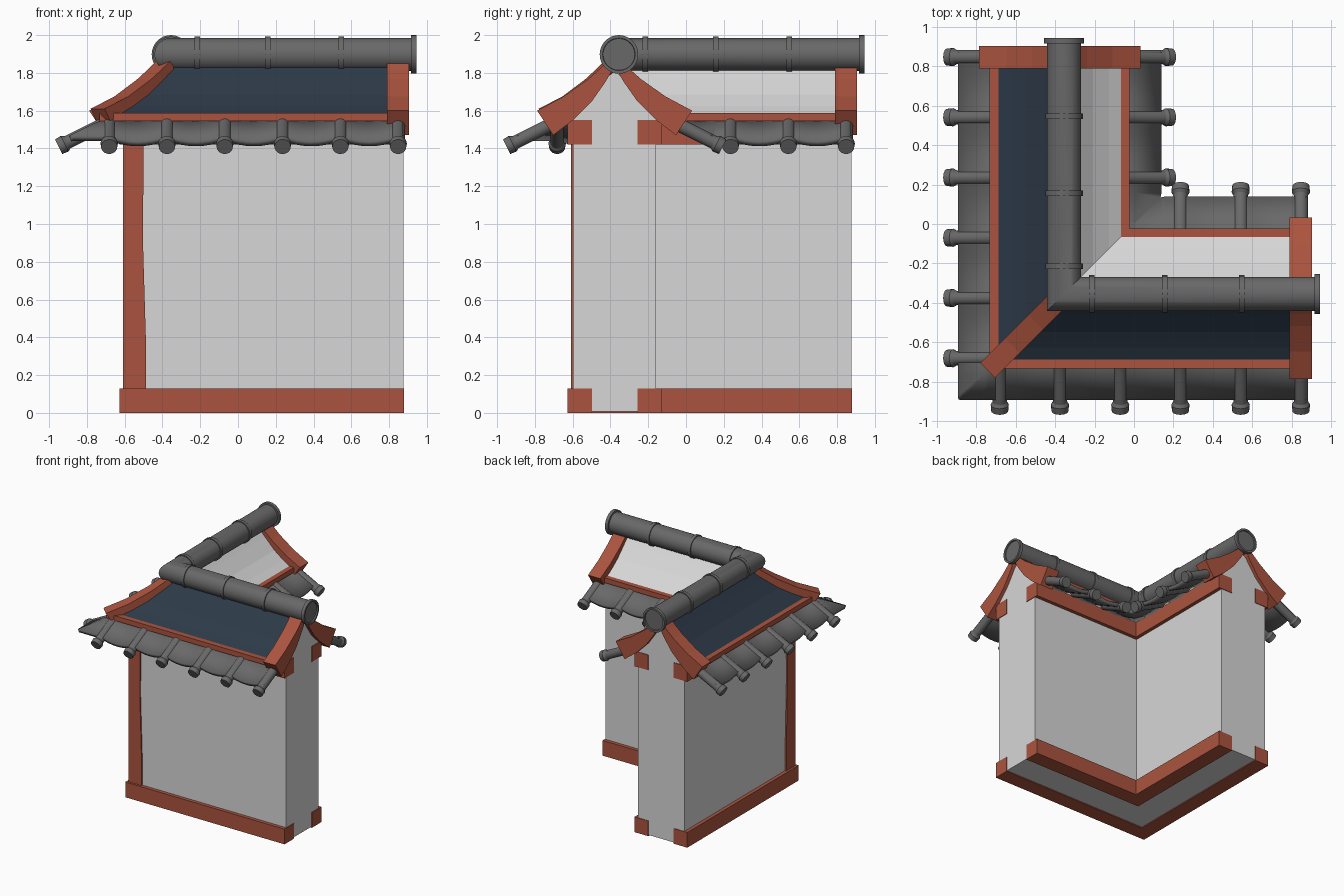
import bpy, bmesh, math
from mathutils import Vector

if "Cube" in bpy.data.objects:
    bpy.data.objects.remove(bpy.data.objects["Cube"], do_unlink=True)

C = -0.378      # centre line of both wall arms
RIDGE = -0.355  # centre line of the ridge tube
RIDGE_Z = 1.898


def material(name, rgb):
    m = bpy.data.materials.new(name)
    m.use_nodes = True
    m.diffuse_color = (*rgb, 1)
    m.node_tree.nodes["Principled BSDF"].inputs["Base Color"].default_value = (*rgb, 1)
    return m


PLASTER = material("pale plaster", (0.68, 0.68, 0.68))
WOOD = material("red wood", (0.41, 0.088, 0.049))
TILE = material("grey tile", (0.14, 0.14, 0.14))
NAVY = material("dark blue roof", (0.026, 0.042, 0.065))


def finish(name, bm, mat, smooth=False):
    bmesh.ops.recalc_face_normals(bm, faces=bm.faces)
    mesh = bpy.data.meshes.new(name)
    bm.to_mesh(mesh)
    bm.free()
    mesh.materials.append(mat)
    ob = bpy.data.objects.new(name, mesh)
    bpy.context.collection.objects.link(ob)
    if smooth:
        bpy.ops.object.select_all(action='DESELECT')
        ob.select_set(True)
        bpy.context.view_layer.objects.active = ob
        bpy.ops.object.shade_smooth_by_angle(angle=math.radians(35))
    return ob


def place(arm, s, o, z, c=C):
    """Point at s along an arm and o outward from its centre line."""
    return Vector((s, c - o, z) if arm == 0 else (c - o, s, z))


def loft(bm, rings):
    rows = [[bm.verts.new(p) for p in ring] for ring in rings]
    n = len(rows[0])
    for a, b in zip(rows, rows[1:]):
        for i in range(n):
            j = (i + 1) % n
            bm.faces.new((a[i], a[j], b[j], b[i]))
    bm.faces.new(rows[0])
    bm.faces.new(rows[-1])


def sweep(name, profile, end, mat, c=C, smooth=False):
    """Run a closed profile round the mitred corner, along both arms."""
    bm = bmesh.new()
    loft(bm, [[place(0, end, o, z, c) for o, z in profile],
              [Vector((c - o, c - o, z)) for o, z in profile],
              [place(1, end, o, z, c) for o, z in profile]])
    return finish(name, bm, mat, smooth)


def box(o0, o1, z0, z1):
    return [(o0, z0), (o1, z0), (o1, z1), (o0, z1)]


def cylinder(bm, a, b, r0, r1=None):
    d = b - a
    m = d.to_track_quat('Z', 'Y').to_matrix().to_4x4()
    m.translation = (a + b) / 2
    bmesh.ops.create_cone(bm, cap_ends=True, segments=20, radius1=r0,
                          radius2=r1 or r0, depth=d.length, matrix=m)


# Plaster wall with curved gable tops
half = [(0.22, 0.008), (0.22, 1.60), (0.15, 1.66), (0.07, 1.75)]
sweep("wall", half + [(0, 1.81)] + [(-o, z) for o, z in reversed(half)], 0.875, PLASTER)

# Timber plinths, wall plates, eave strips and curved roof panels on both sides
slope = [(0, 1.86), (0.08, 1.775), (0.17, 1.685), (0.25, 1.625), (0.33, 1.575)]
panel = slope + [(o, z - 0.03) for o, z in reversed(slope)]
for side, label in ((1, "outer"), (-1, "inner")):
    def flip(profile):
        return [(side * o, z) for o, z in profile]
    sweep(label + "_plinth", flip(box(0.12, 0.25, 0, 0.13)), 0.88, WOOD)
    sweep(label + "_wall_plate", flip(box(0.12, 0.25, 1.42, 1.55)), 0.88, WOOD)
    sweep(label + "_eave_strip", flip(box(0.305, 0.355, 1.545, 1.587)), 0.80, WOOD)
    sweep(label + "_roof_panel", flip(panel), 0.80, NAVY if side > 0 else PLASTER)

# Corner post
bm = bmesh.new()
loft(bm, [[(x, y, z) for x, y in ((-0.61, -0.61), (w, -0.61), (w, w), (-0.61, w))]
          for z, w in ((0.1, -0.487), (0.4, -0.488), (0.9, -0.503), (1.45, -0.5))])
finish("corner_post", bm, WOOD)

# Curved gable boards at the arm ends
board = [(0.02, 1.88), (0.08, 1.82), (0.14, 1.767), (0.27, 1.675), (0.41, 1.60),
         (0.325, 1.47), (0.22, 1.55), (0.12, 1.65), (0.05, 1.75), (0.02, 1.80)]
bm = bmesh.new()
for arm in (0, 1):
    for side in (1, -1):
        loft(bm, [[place(arm, s, side * o, z) for o, z in board] for s in (0.79, 0.905)])
finish("gable_boards", bm, WOOD)

# Curved hip beam over the outer corner
hip = [(0.0, 1.88), (0.06, 1.82), (0.12, 1.765), (0.24, 1.675), (0.365, 1.61),
       (0.335, 1.545), (0.24, 1.60), (0.12, 1.69), (0.0, 1.80)]
bm = bmesh.new()
loft(bm, [[(C - o + w, C - o - w, z) for o, z in hip] for w in (-0.037, 0.037)])
finish("hip_beam", bm, WOOD)

# Eave tiles: scalloped sheets with round tiles at the crests
PITCH, LAST = 0.306, 0.848


def eave_z(o):
    return 1.545 - 0.5 * (o - 0.30)


tiles = bmesh.new()
for side, label, count in ((1, "outer", 6), (-1, "inner", 3)):
    first = LAST - PITCH * (count - 1)
    sheet = bmesh.new()
    for arm in (0, 1):
        for i in range(count):
            s = LAST - PITCH * i
            a, b, c, d = [place(arm, s, side * o, eave_z(o)) for o in (0.30, 0.525, 0.54, 0.572)]
            cylinder(tiles, a, b, 0.036)
            cylinder(tiles, b, c, 0.036, 0.046)
            cylinder(tiles, c, d, 0.046, 0.043)
        stations = [LAST + 0.025] + [LAST - PITCH * k / 8 for k in range(8 * count)]
        rows = []
        for o in (0.25, 0.38, 0.51):
            corner = C - side * o
            row = []
            for s in [t for t in stations if t > corner] + [corner] * sum(t <= corner for t in stations) + [corner]:
                phase = (LAST - s) / PITCH
                sag = 0.027 * abs(math.sin(math.pi * phase))
                if s > LAST or (side > 0 and s < first):
                    sag = 0
                row.append(sheet.verts.new(place(arm, s, side * o, eave_z(o) + 0.013 - sag)))
            rows.append(row)
        for p, q in zip(rows, rows[1:]):
            for k in range(len(p) - 1):
                sheet.faces.new((p[k], p[k + 1], q[k + 1], q[k]))
    bmesh.ops.remove_doubles(sheet, verts=sheet.verts, dist=0.0005)
    ob = finish(label + "_eave_sheet", sheet, TILE, True)
    solid = ob.modifiers.new("thickness", 'SOLIDIFY')
    solid.thickness, solid.offset = 0.032, 0
finish("round_eave_tiles", tiles, TILE, True)

# Ridge tube with collars and hollow-faced ends
circle = [(0.087 * math.cos(t), RIDGE_Z + 0.087 * math.sin(t))
          for t in (2 * math.pi * k / 32 for k in range(32))]
sweep("ridge_tube", circle, 0.932, TILE, RIDGE, True)
bm = bmesh.new()
for arm in (0, 1):
    def at(s):
        return place(arm, s, 0, RIDGE_Z, RIDGE)
    for s in (-0.215, 0.157, 0.547):
        cylinder(bm, at(s - 0.014), at(s + 0.014), 0.095)
    loops = []
    for s, r in ((0.917, 0.08), (0.917, 0.102), (0.945, 0.102), (0.945, 0.086), (0.935, 0.084)):
        loops.append([place(arm, s, r * math.cos(k * math.pi / 16),
                            RIDGE_Z + r * math.sin(k * math.pi / 16), RIDGE) for k in range(32)])
    loft(bm, loops)
finish("ridge_collars", bm, TILE, True)
